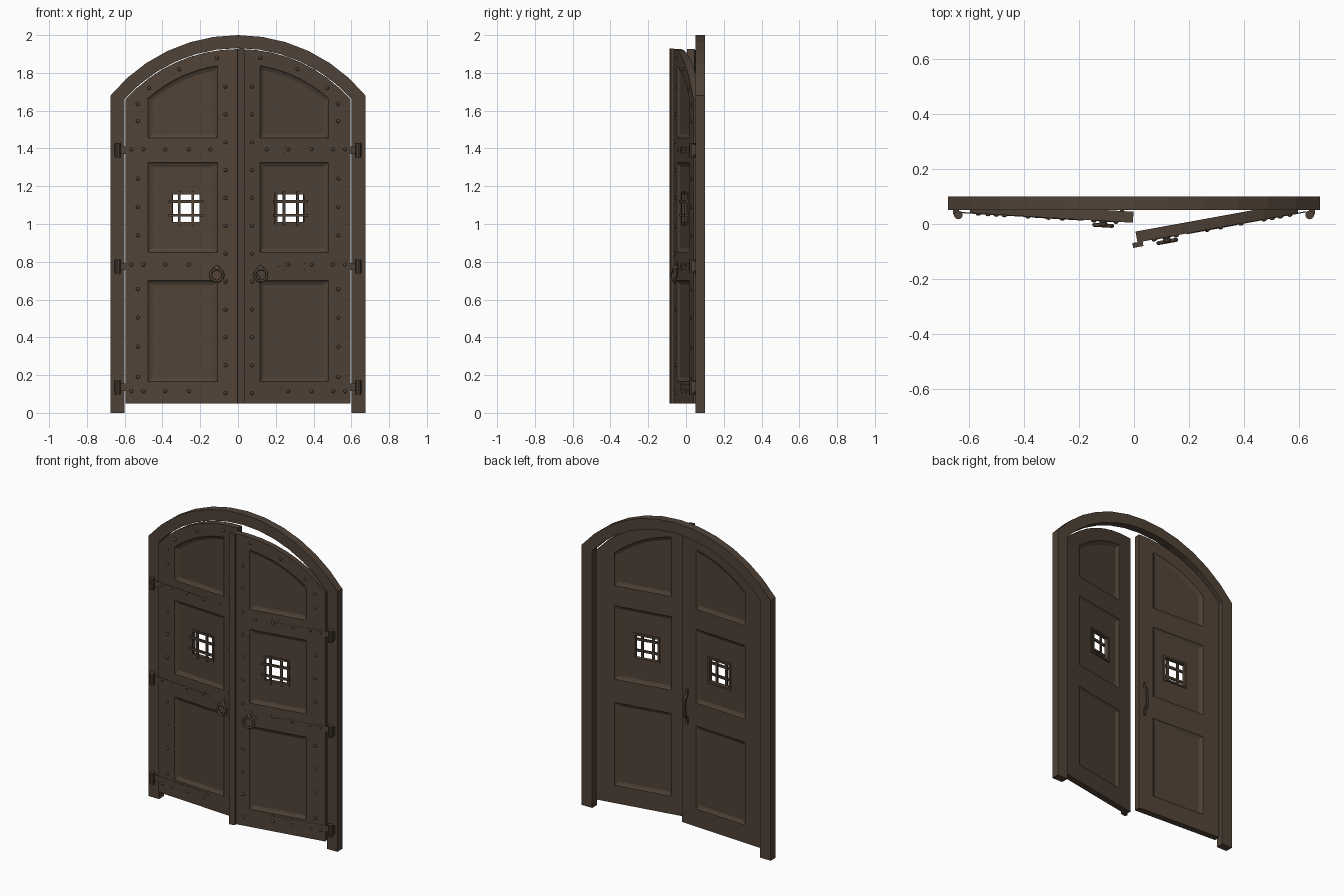
import bpy, bmesh, math
from mathutils import Matrix, Vector

if "Cube" in bpy.data.objects:
    bpy.data.objects.remove(bpy.data.objects["Cube"])

wood = bpy.data.materials.new("dark brown wood")
wood.diffuse_color = (0.080, 0.055, 0.038, 1)
wood.use_nodes = True
wood.node_tree.nodes["Principled BSDF"].inputs["Base Color"].default_value = wood.diffuse_color

CZ = 1.128          # centre height of all arches
T = 0.04            # leaf thickness
PIVOT = Vector((0.6, 0.04, 0))


def finish(name, bm, mat=None, smooth=False):
    bmesh.ops.remove_doubles(bm, verts=bm.verts, dist=1e-5)
    if mat is not None:
        bm.transform(mat)
    bmesh.ops.recalc_face_normals(bm, faces=bm.faces)
    for f in bm.faces:
        f.smooth = smooth
    me = bpy.data.meshes.new(name)
    bm.to_mesh(me)
    bm.free()
    me.materials.append(wood)
    ob = bpy.data.objects.new(name, me)
    bpy.context.collection.objects.link(ob)
    return ob


def arc(r, x0, x1, n):
    a0, a1 = math.asin(x0 / r), math.asin(x1 / r)
    return [(r * math.sin(a0 + (a1 - a0) * i / n),
             CZ + r * math.cos(a0 + (a1 - a0) * i / n)) for i in range(n + 1)]


def ring(bm, a, ya, b, yb):
    """Quads between two closed (x, z) loops at depths ya and yb."""
    n = len(a)
    va = [bm.verts.new((x, ya, z)) for x, z in a]
    vb = [bm.verts.new((x, yb, z)) for x, z in b]
    for i in range(n):
        j = (i + 1) % n
        bm.faces.new((va[i], va[j], vb[j], vb[i]))


def cap(bm, loop, y):
    bm.faces.new([bm.verts.new((x, y, z)) for x, z in loop])


def prism(bm, loop, y0, y1):
    ring(bm, loop, y0, loop, y1)
    cap(bm, loop, y0)
    cap(bm, loop, y1)


def rect(x0, x1, z0, z1):
    return [(x0, z0), (x1, z0), (x1, z1), (x0, z1)]


def fill(bm, loops, y):
    """Flat face with holes."""
    edges = []
    for lp in loops:
        vs = [bm.verts.new((x, y, z)) for x, z in lp]
        edges += [bm.edges.new((vs[i], vs[(i + 1) % len(vs)])) for i in range(len(vs))]
    bmesh.ops.triangle_fill(bm, edges=edges, use_beauty=True)


def panel(k, i):
    """Outline of panel k (0 low, 1 middle, 2 arched), inset by i."""
    x0, x1 = 0.108 + i, 0.476 - i
    if k == 0:
        return rect(x0, x1, 0.165 + i, 0.70 - i)
    if k == 1:
        return rect(x0, x1, 0.85 + i, 1.325 - i)
    return [(x0, 1.455 + i), (x1, 1.455 + i)] + arc(0.718 - i, x0, x1, 8)[::-1]


# arched frame
outer = [(-0.675, 0)] + arc(0.872, -0.675, 0.675, 12) + [(0.675, 0)]
inner = [(-0.6, 0)] + arc(0.803, -0.6, 0.6, 12) + [(0.6, 0)]
bm = bmesh.new()
prism_loop = list(zip(outer, inner))
for y in (0.05, 0.10):
    for (a, b), (c, d) in zip(prism_loop, prism_loop[1:]):
        cap(bm, (a, b, d, c), y)
ring(bm, outer + inner[::-1], 0.05, outer + inner[::-1], 0.10)
finish("arched_frame", bm)

WIN = rect(0.203, 0.347, 1.01, 1.155)


def leaf(side, sign, angle):
    M = (Matrix.Scale(sign, 4, (1, 0, 0)) @ Matrix.Translation(PIVOT)
         @ Matrix.Rotation(math.radians(angle), 4, 'Z') @ Matrix.Translation((-0.6, 0, 0)))

    # panelled leaf, same mouldings front and back
    outline = [(0.003, 0.05), (0.596, 0.05)] + arc(0.798, 0.003, 0.596, 8)[::-1]
    bm = bmesh.new()
    ring(bm, outline, 0, outline, T)
    for face, d in ((0, 1), (T, -1)):
        fill(bm, [outline] + [panel(k, 0) for k in range(3)], face)
        for k in range(3):
            ring(bm, panel(k, 0), face, panel(k, 0.006), face + d * 0.006)
            ring(bm, panel(k, 0.006), face + d * 0.006, panel(k, 0.022), face + d * 0.013)
            if k == 1:
                ring(bm, panel(k, 0.022), face + d * 0.013, WIN, face + d * 0.013)
            else:
                cap(bm, panel(k, 0.022), face + d * 0.013)
    ring(bm, WIN, 0.013, WIN, T - 0.013)
    finish(side + "_leaf", bm, M)

    # window surround and crossed grille bars
    bm = bmesh.new()
    big, mid = rect(0.19, 0.36, 0.997, 1.168), WIN
    for a, b in ((0.008, 0.013), (T - 0.013, T - 0.006)):
        ring(bm, big, a, mid, a)
        ring(bm, big, b, mid, b)
        ring(bm, big, a, big, b)
        ring(bm, mid, a, mid, b)
    finish(side + "_window_surround", bm, M)
    bm = bmesh.new()
    for c in (-0.036, 0.036):
        prism(bm, rect(0.275 + c - 0.007, 0.275 + c + 0.007, 0.992, 1.173), 0.002, 0.012)
        prism(bm, rect(0.183, 0.367, 1.083 + c - 0.007, 1.083 + c + 0.007), -0.003, 0.008)
    finish(side + "_window_grille", bm, M)

    # rounded studs
    studs = [(0.065, 0.105 + 0.1475 * i) for i in range(12)]
    studs += [(0.53, z) for z in (0.19, 0.35, 0.505, 0.655, 0.94, 1.09, 1.24, 1.545, 1.635)]
    studs += [(0.11, 1.88), (0.31, 1.82), (0.47, 1.72)]
    studs += [(x, z) for z in (0.115, 0.785, 1.395) for x in (0.26, 0.385, 0.5, 0.565)]
    studs += [(0.145, 1.395)]
    bm = bmesh.new()
    for x, z in studs:
        bmesh.ops.create_uvsphere(bm, u_segments=8, v_segments=6, radius=0.01,
                                  matrix=Matrix.Translation((x, -0.001, z)) @ Matrix.Diagonal((1, 0.7, 1, 1)))
    finish(side + "_studs", bm, M, True)

    # strap hinges with knuckles and frame plates
    for n, z in enumerate((0.135, 0.775, 1.39)):
        bm = bmesh.new()
        prism(bm, [(0.625, z - 0.02), (0.625, z + 0.02), (0.27, z + 0.013), (0.245, z + 0.022),
                   (0.21, z), (0.245, z - 0.022), (0.27, z - 0.013)], -0.002, 0.002)
        finish(side + "_hinge_strap_%d" % n, bm, M)
        bm = bmesh.new()
        bmesh.ops.create_cone(bm, cap_ends=True, segments=10, radius1=0.016, radius2=0.016, depth=0.075,
                              matrix=Matrix.Translation((sign * 0.637, 0.033, z)))
        lo, hi = sorted((sign * 0.635, sign * 0.657))
        prism(bm, rect(lo, hi, z - 0.025, z + 0.03), 0.034, 0.052)
        finish(side + "_hinge_knuckle_%d" % n, bm)

    # ring pull: diamond plate, boss and ring
    bm = bmesh.new()
    prism(bm, [(0.11, 0.715), (0.155, 0.76), (0.11, 0.805), (0.065, 0.76)], -0.002, 0.002)
    bmesh.ops.create_uvsphere(bm, u_segments=10, v_segments=6, radius=0.014,
                              matrix=Matrix.Translation((0.11, -0.008, 0.768)))
    finish(side + "_pull_plate", bm, M)
    bm = bmesh.new()
    grid = [[bm.verts.new((0.11 + (0.033 + 0.007 * math.cos(b)) * math.cos(a),
                           -0.016 + 0.007 * math.sin(b),
                           0.73 + (0.033 + 0.007 * math.cos(b)) * math.sin(a)))
             for b in [j * math.tau / 8 for j in range(8)]]
            for a in [i * math.tau / 20 for i in range(20)]]
    for i in range(20):
        for j in range(8):
            k, m = (i + 1) % 20, (j + 1) % 8
            bm.faces.new((grid[i][j], grid[k][j], grid[k][m], grid[i][m]))
    finish(side + "_pull_ring", bm, M, True)
    return M


left = leaf("left", -1, 3.4)
right = leaf("right", 1, 10.3)

# meeting strip on the right leaf
bm = bmesh.new()
prism(bm, rect(-0.016, 0.022, 0.05, 1.928), -0.017, 0.001)
finish("meeting_strip", bm, right)

# bowed grab handle on the back of the left leaf (side profile pushed along x)
prof = [(0, 0.70), (0.008, 0.70), (0.008, 0.73), (0.03, 0.755), (0.034, 0.81), (0.03, 0.865),
        (0.008, 0.89), (0.008, 0.92), (0, 0.92), (0, 0.885), (0.021, 0.86), (0.024, 0.81),
        (0.021, 0.76), (0, 0.735)]
bm = bmesh.new()
prism(bm, prof, -0.008, 0.008)
turn = Matrix(((0, 1, 0, 0.045), (1, 0, 0, T), (0, 0, 1, 0), (0, 0, 0, 1)))
finish("back_handle", bm, left @ turn)
